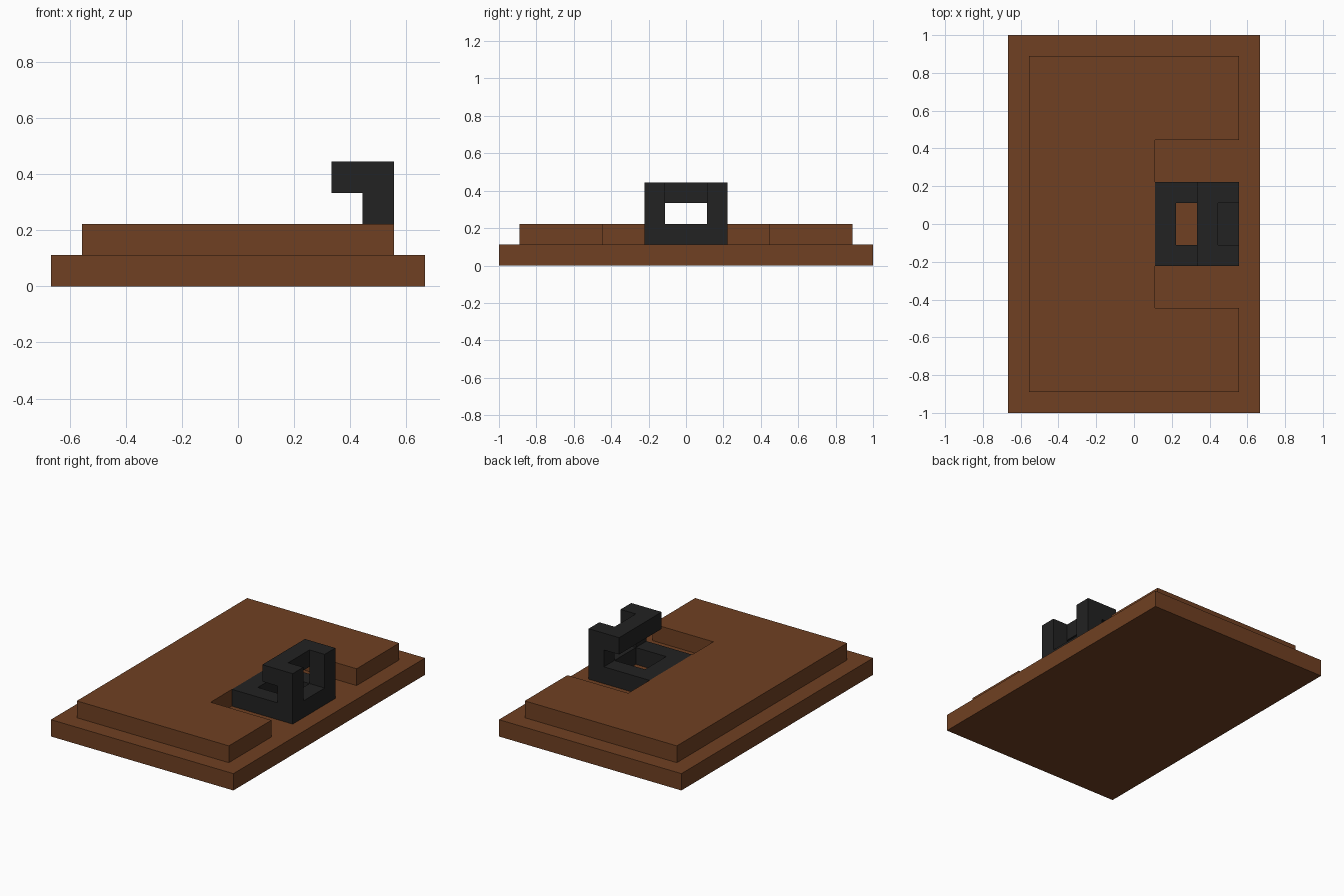
import bpy, bmesh
from mathutils import Vector

if "Cube" in bpy.data.objects:
    bpy.data.objects.remove(bpy.data.objects["Cube"])

U = 1 / 9  # the model sits on a grid of ninths


def material(name, rgb):
    m = bpy.data.materials.new(name)
    m.diffuse_color = (*rgb, 1)
    m.use_nodes = True
    m.node_tree.nodes["Principled BSDF"].inputs["Base Color"].default_value = m.diffuse_color
    return m


brown = material("brown wood", (0.162, 0.051, 0.016))
black = material("black iron", (0.016, 0.016, 0.016))


def finish(name, bm, mat):
    bmesh.ops.recalc_face_normals(bm, faces=bm.faces[:])
    me = bpy.data.meshes.new(name)
    bm.to_mesh(me)
    bm.free()
    me.materials.append(mat)
    ob = bpy.data.objects.new(name, me)
    bpy.context.collection.objects.link(ob)
    return ob


def prism(name, outline, z0, z1, mat):
    """Extrude an xy outline (grid units) from z0 to z1."""
    bm = bmesh.new()
    face = bm.faces.new([bm.verts.new((x * U, y * U, z0 * U)) for x, y in outline])
    ext = bmesh.ops.extrude_face_region(bm, geom=[face], use_keep_orig=True)
    top = [g for g in ext["geom"] if isinstance(g, bmesh.types.BMVert)]
    bmesh.ops.translate(bm, verts=top, vec=(0, 0, (z1 - z0) * U))
    return finish(name, bm, mat)


def block_solid(name, cells, mat):
    """One clean shell around a set of unit cells."""
    bm = bmesh.new()
    for c in cells:
        for axis in range(3):
            a, b = [i for i in range(3) if i != axis]
            for side in (0, 1):
                n = list(c)
                n[axis] += 2 * side - 1
                if tuple(n) in cells:
                    continue
                quad = []
                for da, db in ((0, 0), (1, 0), (1, 1), (0, 1)):
                    p = Vector(c)
                    p[axis] += side
                    p[a] += da
                    p[b] += db
                    quad.append(bm.verts.new(p * U))
                bm.faces.new(quad)
    bmesh.ops.remove_doubles(bm, verts=bm.verts[:], dist=1e-4)
    bmesh.ops.recalc_face_normals(bm, faces=bm.faces[:])
    bmesh.ops.dissolve_limit(bm, angle_limit=0.01, verts=bm.verts[:], edges=bm.edges[:])
    return finish(name, bm, mat)


# Lower board
prism("base_board", [(-6, -9), (6, -9), (6, 9), (-6, 9)], 0, 1, brown)

# Upper board with a notch on the right side
prism("notched_panel", [(-5, -8), (5, -8), (5, -4), (1, -4),
                        (1, 4), (5, 4), (5, 8), (-5, 8)], 1, 2, brown)

# Latch: square ring, two posts, and a hooked bar joining them
cells = set()
for i in range(1, 5):
    for j in range(-2, 2):
        inner = j in (-1, 0)
        if not (inner and i in (2, 3)):
            cells.add((i, j, 1))              # ring plate
        if i == 4 and not inner:
            cells |= {(i, j, 2), (i, j, 3)}   # posts
        if i == 3:
            cells.add((i, j, 3))              # hook bar
block_solid("latch", cells, black)
